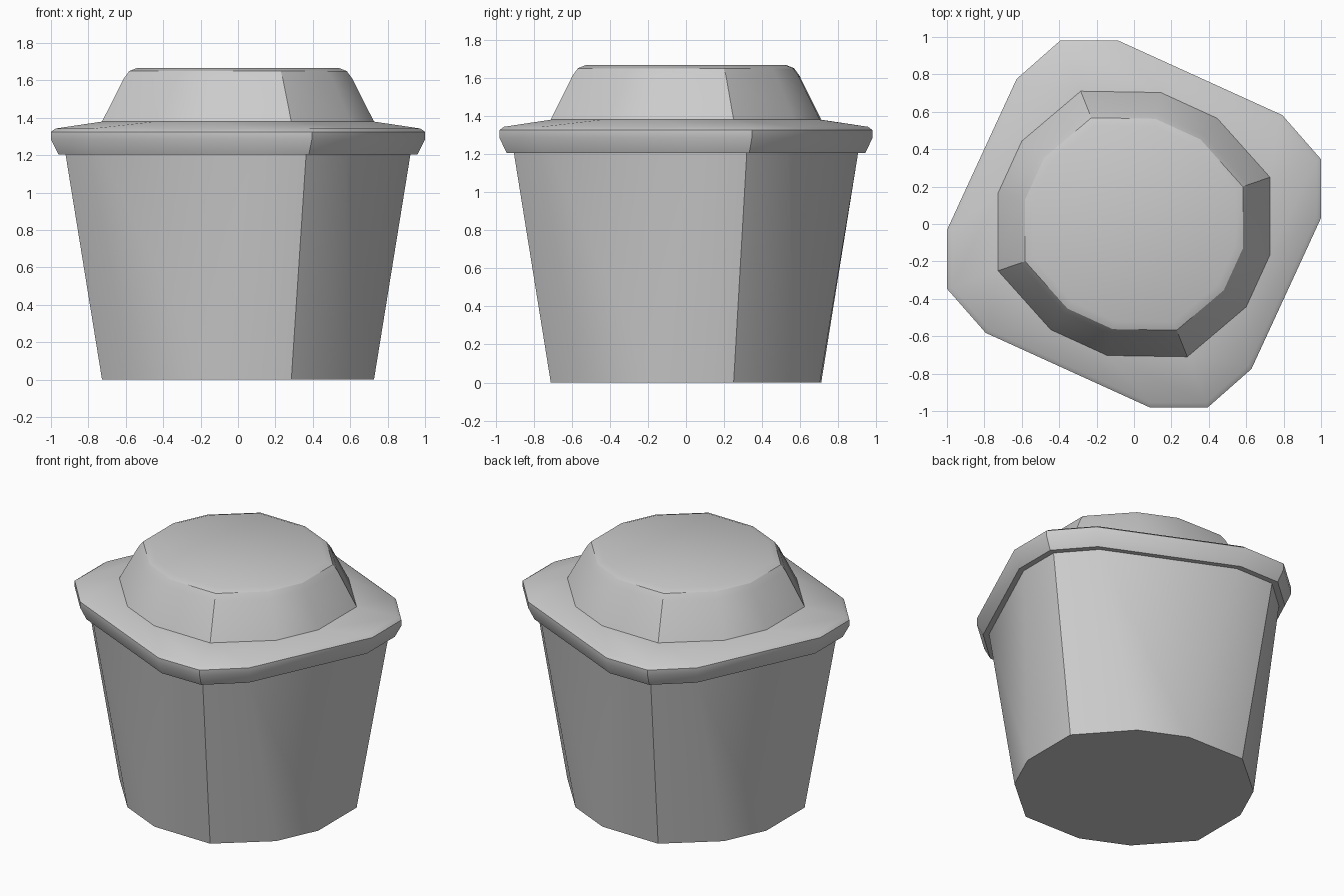
import bpy
import bmesh
from math import radians

if "Cube" in bpy.data.objects:
    bpy.data.objects.remove(bpy.data.objects["Cube"])

# Half outlines; the other half is the same turned by 180 degrees
ROUND = [(-0.285, 0.71), (0.143, 0.703), (0.445, 0.565),
         (0.727, 0.25), (0.727, -0.165), (0.60, -0.443)]
WIDE = [(-0.395, 0.98), (-0.083, 0.98), (0.793, 0.582),
        (1.0, 0.346), (1.0, 0.032), (0.628, -0.775)]


def ring(half, scale, z):
    full = half + [(-x, -y) for x, y in half]
    return [(x * scale, y * scale, z) for x, y in full]


def loft(name, rings, angle=30):
    bm = bmesh.new()
    loops = [[bm.verts.new(p) for p in r] for r in rings]
    n = len(loops[0])
    for a, b in zip(loops, loops[1:]):
        for i in range(n):
            j = (i + 1) % n
            bm.faces.new((a[i], a[j], b[j], b[i]))
    bm.faces.new(loops[0])
    bm.faces.new(loops[-1])
    bmesh.ops.recalc_face_normals(bm, faces=bm.faces)
    mesh = bpy.data.meshes.new(name)
    bm.to_mesh(mesh)
    bm.free()
    obj = bpy.data.objects.new(name, mesh)
    bpy.context.collection.objects.link(obj)
    bpy.ops.object.select_all(action='DESELECT')
    obj.select_set(True)
    bpy.context.view_layer.objects.active = obj
    bpy.ops.object.shade_smooth_by_angle(angle=radians(angle))
    return obj


# Tapered cup: round foot blending to the wide outline under the lid
loft("cup", [ring(ROUND, 1.0, 0.0), ring(WIDE, 0.922, 1.205)])

# Lid: overhanging lip, shallow slope and raised rounded dome
loft("lid", [
    ring(WIDE, 0.96, 1.205),
    ring(WIDE, 1.0, 1.285),
    ring(WIDE, 1.0, 1.325),
    ring(WIDE, 0.975, 1.343),
    ring(ROUND, 1.0, 1.38),
    ring(ROUND, 0.84, 1.61),
    ring(ROUND, 0.80, 1.65),
    ring(ROUND, 0.74, 1.667),
])
